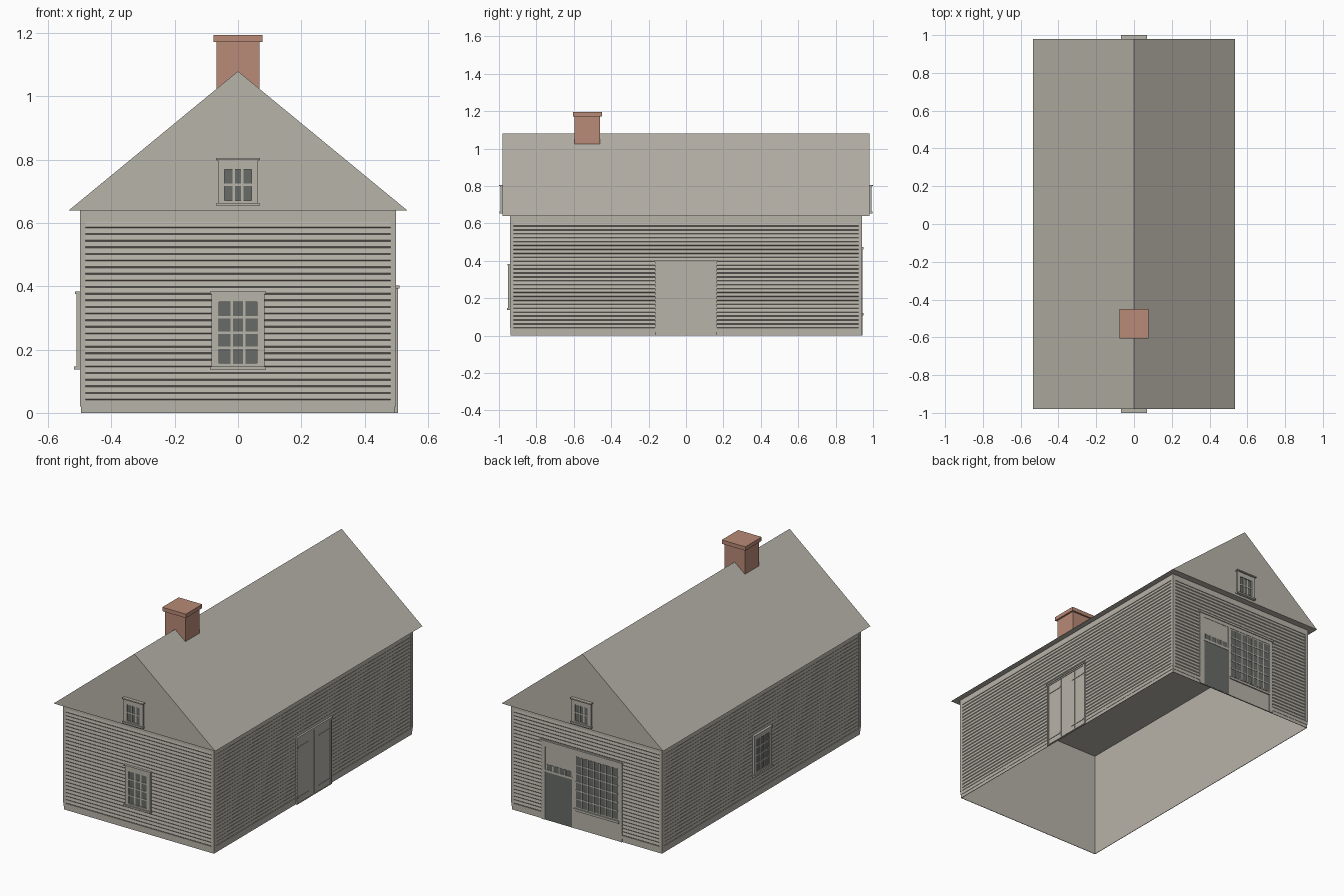
import bpy, bmesh
from math import pi
from mathutils import Matrix, Vector

if "Cube" in bpy.data.objects:
    bpy.data.objects.remove(bpy.data.objects["Cube"])


def material(name, rgb):
    m = bpy.data.materials.new(name)
    m.use_nodes = True
    m.diffuse_color = (*rgb, 1)
    node = next(n for n in m.node_tree.nodes if n.type == 'BSDF_PRINCIPLED')
    node.inputs["Base Color"].default_value = (*rgb, 1)
    return m


GREY = material("weathered_grey", (0.474, 0.451, 0.397))
BRICK = material("brick_red", (0.479, 0.254, 0.181))
GLASS = material("dark_glass", (0.136, 0.147, 0.133))

HALF_X, HALF_Y, EAVE, SKIRT, FRIEZE = 0.5, 0.94, 0.64, 0.04, 0.605


def finish(name, bm, mat, matrix=None):
    bmesh.ops.recalc_face_normals(bm, faces=bm.faces)
    mesh = bpy.data.meshes.new(name)
    bm.to_mesh(mesh)
    bm.free()
    mesh.materials.append(mat)
    ob = bpy.data.objects.new(name, mesh)
    bpy.context.collection.objects.link(ob)
    if matrix:
        ob.matrix_world = matrix
    return ob


def boxes(name, specs, mat, matrix=None):
    """Each spec is (u0, u1, z0, z1, depth_in, depth_out); outward is local -y."""
    bm = bmesh.new()
    for u0, u1, z0, z1, d0, d1 in specs:
        mid = Vector(((u0 + u1) / 2, -(d0 + d1) / 2, (z0 + z1) / 2))
        size = Matrix.Diagonal((u1 - u0, d1 - d0, z1 - z0, 1))
        bmesh.ops.create_cube(bm, size=1, matrix=Matrix.Translation(mid) @ size)
    return finish(name, bm, mat, matrix)


def wall_frame(turn, dist):
    return Matrix.Rotation(turn * pi / 2, 4, 'Z') @ Matrix.Translation((0, -dist, 0))


FRONT, RIGHT = wall_frame(0, HALF_Y), wall_frame(1, HALF_X)
BACK, LEFT = wall_frame(2, HALF_Y), wall_frame(3, HALF_X)


def grid_bars(u0, u1, z0, z1, cols, rows, bar, d0, d1):
    """Muntins between the panes of a glazed opening."""
    specs = []
    for i in range(1, cols):
        u = u0 + (u1 - u0) * i / cols
        specs.append((u - bar / 2, u + bar / 2, z0, z1, d0, d1))
    for j in range(1, rows):
        z = z0 + (z1 - z0) * j / rows
        specs.append((u0, u1, z - bar / 2, z + bar / 2, d0, d1))
    return specs


def ring(u0, u1, z0, z1, iu0, iu1, iz0, iz1, d0, d1):
    """Four boards around an opening."""
    return [(u0, iu0, z0, z1, d0, d1), (iu1, u1, z0, z1, d0, d1),
            (iu0, iu1, z0, iz0, d0, d1), (iu0, iu1, iz1, z1, d0, d1)]


def window(name, frame, half, z0, z1, ghalf, gz0, gz1, rows):
    specs = ring(-half, half, z0, z1, -ghalf, ghalf, gz0, gz1, 0, 0.011)
    specs += grid_bars(-ghalf, ghalf, gz0, gz1, 3, rows, 0.008, 0, 0.008)
    specs.append((-half - 0.004, half + 0.004, z1 - 0.004, z1 + 0.003, 0, 0.015))
    specs.append((-half - 0.004, half + 0.004, z0 - 0.006, z0 + 0.004, 0, 0.018))
    boxes(name + "_frame", specs, GREY, frame)
    boxes(name + "_glass", [(-ghalf, ghalf, gz0, gz1, 0, 0.005)], GLASS, frame)


# Open-bottomed inner shell
bm = bmesh.new()
bmesh.ops.create_cube(bm, size=1, matrix=Matrix.Translation((0, 0, EAVE / 2)) @
                      Matrix.Diagonal((0.988, 1.868, EAVE, 1)))
bmesh.ops.delete(bm, geom=[min(bm.faces, key=lambda f: f.calc_center_median().z)],
                 context='FACES')
finish("wall_shell", bm, GREY)

# Lapped siding and trim boards on every wall
BOARDS = 27
STEP = (FRIEZE - SKIRT) / BOARDS
for side, frame, half in (("front", FRONT, HALF_X), ("right", RIGHT, HALF_Y),
                          ("back", BACK, HALF_X), ("left", LEFT, HALF_Y)):
    bm = bmesh.new()
    previous = None
    for i in range(BOARDS):
        low = SKIRT + i * STEP
        for z, y in ((low, 0.005), (low + 0.004, 0.001), (low + STEP, 0.004)):
            edge = [bm.verts.new((s * (half - 0.015), y, z)) for s in (-1, 1)]
            if previous:
                bm.faces.new((previous[0], previous[1], edge[1], edge[0]))
            previous = edge
    ob = finish(side + "_siding", bm, GREY, frame)
    if sum(p.normal.y for p in ob.data.polygons) > 0:
        ob.data.flip_normals()

    boxes(side + "_trim", [
        (-half, -half + 0.018, SKIRT, EAVE, -0.006, 0),
        (half - 0.018, half, SKIRT, EAVE, -0.006, 0),
        (-half + 0.018, half - 0.018, FRIEZE, EAVE, -0.006, 0),
        (-half + 0.004, half - 0.004, 0, 0.02, -0.006, -0.003),
        (-half + 0.002, half - 0.002, 0.02, SKIRT, -0.006, -0.001)], GREY, frame)

# Solid gable roof
bm = bmesh.new()
ends = [[bm.verts.new((x, y, z)) for x, z in ((-0.535, EAVE), (0.535, EAVE), (0, 1.08))]
        for y in (-0.98, 0.98)]
bm.faces.new(ends[0])
bm.faces.new(ends[1])
for i in range(3):
    j = (i + 1) % 3
    bm.faces.new((ends[0][i], ends[0][j], ends[1][j], ends[1][i]))
finish("gable_roof", bm, GREY)

# Chimney
boxes("chimney", [(-0.068, 0.068, 1.0, 1.175, 0.46, 0.595),
                  (-0.078, 0.078, 1.172, 1.195, 0.45, 0.605)], BRICK)

# Windows
for name, frame in (("front_window", FRONT), ("left_window", LEFT)):
    window(name, frame, 0.084, 0.143, 0.38, 0.06, 0.157, 0.35, 4)
for name, turn in (("front_attic_window", 0), ("back_attic_window", 2)):
    window(name, wall_frame(turn, 0.98), 0.064, 0.66, 0.802, 0.042, 0.672, 0.77, 2)
    boxes(name + "_cap", [(-0.069, 0.069, 0.799, 0.806, 0, 0.02)], GREY,
          wall_frame(turn, 0.98))

# Double plank door on the right wall
door = ring(-0.165, 0.165, 0, 0.4, -0.155, 0.155, 0.004, 0.385, -0.004, 0.006)
door.append((-0.17, 0.17, 0.393, 0.402, -0.004, 0.01))
cuts = (0.002, 0.043, 0.076, 0.108, 0.155)
for s in (-1, 1):
    for a, b in zip(cuts, cuts[1:]):
        u0, u1 = sorted((s * (a + 0.001), s * (b - 0.001)))
        door.append((u0, u1, 0.004, 0.385, -0.004, 0.003))
    for z in (0.036, 0.335):
        u0, u1 = sorted((s * 0.05, s * 0.152))
        door.append((u0, u1, z - 0.004, z + 0.004, 0, 0.006))
door.append((-0.155, 0.155, 0, 0.39, -0.004, 0.001))
boxes("plank_door", door, GREY, RIGHT)

# Shopfront on the back wall: surround, door with transom, and wide window
surround = [(-0.30, 0.235, 0, 0.47, -0.005, 0.001),
            (-0.305, 0.24, 0.462, 0.475, -0.005, 0.008),
            (-0.30, -0.272, 0, 0.462, 0, 0.003), (0.213, 0.235, 0, 0.462, 0, 0.003),
            (-0.272, 0.213, 0.44, 0.462, 0, 0.003), (-0.092, -0.075, 0, 0.44, 0, 0.003),
            (-0.272, -0.092, 0.288, 0.302, 0, 0.004),
            (-0.08, 0.218, 0.108, 0.122, 0, 0.008)]
surround += grid_bars(-0.262, -0.1, 0.302, 0.335, 4, 1, 0.008, 0, 0.004)
surround += grid_bars(-0.07, 0.208, 0.13, 0.432, 7, 6, 0.007, 0, 0.004)
boxes("shopfront_surround", surround, GREY, BACK)
boxes("shop_window_glass", [(-0.07, 0.208, 0.13, 0.432, 0, 0.002)], GLASS, BACK)
boxes("transom_glass", [(-0.262, -0.1, 0.302, 0.335, 0, 0.002)], GLASS, BACK)
boxes("shop_door", [(-0.268, -0.096, 0.002, 0.288, 0, 0.002)], GLASS, BACK)
